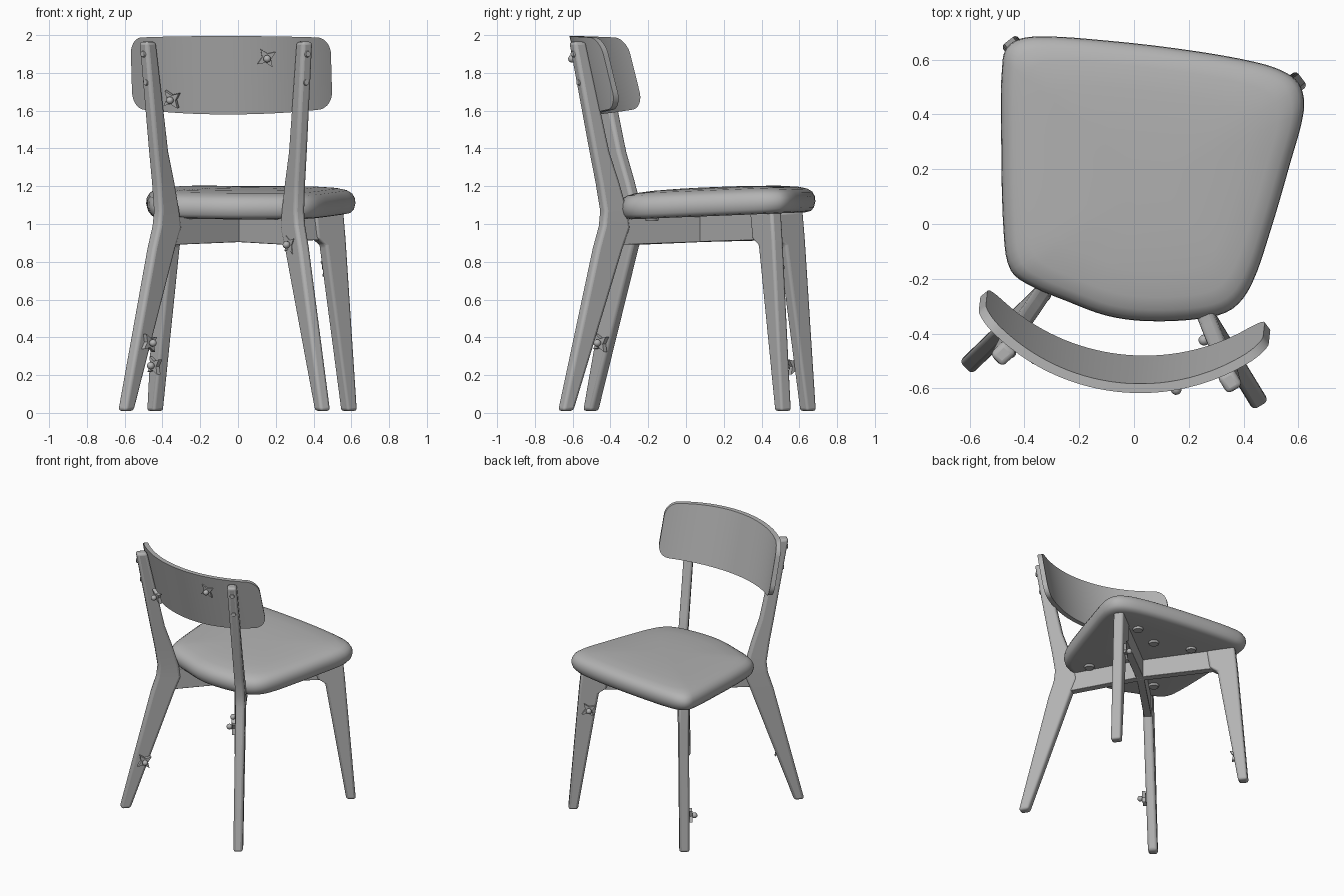
import bpy, bmesh, math
from mathutils import Vector

if "Cube" in bpy.data.objects:
    bpy.data.objects.remove(bpy.data.objects["Cube"])

GREY = bpy.data.materials.new("plain_grey")
GREY.diffuse_color = (0.45, 0.45, 0.45, 1)
GREY.use_nodes = True
GREY.node_tree.nodes["Principled BSDF"].inputs["Base Color"].default_value = GREY.diffuse_color
HUB = Vector((0.01, 0.08, 0))          # where the crossed rails meet


def finish(bm, name, angle=35, bevel=0):
    bmesh.ops.recalc_face_normals(bm, faces=bm.faces)
    me = bpy.data.meshes.new(name)
    bm.to_mesh(me)
    bm.free()
    ob = bpy.data.objects.new(name, me)
    bpy.context.collection.objects.link(ob)
    me.materials.append(GREY)
    if bevel:
        m = ob.modifiers.new("soft_edges", 'BEVEL')
        m.width, m.segments, m.limit_method = bevel, 3, 'ANGLE'
    for o in bpy.context.selected_objects:
        o.select_set(False)
    ob.select_set(True)
    bpy.context.view_layer.objects.active = ob
    bpy.ops.object.shade_smooth_by_angle(angle=math.radians(angle))
    return ob


def plank(name, toe, stations, half, bevel, lean=0):
    """Loft a bar through (inner radius, z, outer radius, z) stations in the plane from hub to toe."""
    u = (Vector((toe[0], toe[1], 0)) - HUB).normalized()
    v = Vector((-u.y, u.x, 0))
    bm = bmesh.new()

    def vert(r, z, s):
        return bm.verts.new(HUB + u * r + Vector((0, 0, z)) + v * (s + lean * max(0, z - 1.05)))

    rings = [[vert(a, za, -half), vert(b, zb, -half), vert(b, zb, half), vert(a, za, half)]
             for a, za, b, zb in stations]
    for lo, hi in zip(rings, rings[1:]):
        for i in range(4):
            j = (i + 1) % 4
            bm.faces.new((lo[i], lo[j], hi[j], hi[i]))
    bm.faces.new(rings[0][::-1])
    bm.faces.new(rings[-1])
    finish(bm, name, 40, bevel)


# legs and crossed rails
BL, BR, FL, FR = (-0.61, -0.52), (0.465, -0.665), (-0.45, 0.66), (0.61, 0.53)
back_leg = [(0.805, 0.01, 0.875, 0.01), (0.50, 0.87, 0.66, 0.87), (0.455, 0.98, 0.622, 0.99),
            (0.47, 1.07, 0.613, 1.07), (0.515, 1.22, 0.637, 1.22), (0.57, 1.38, 0.668, 1.38),
            (0.70, 1.965, 0.775, 1.965)]
front_leg = [(0.69, 0.01, 0.755, 0.01), (0.545, 0.89, 0.683, 0.89), (0.49, 0.925, 0.68, 0.925),
             (0.47, 1.06, 0.665, 1.07)]
back_rail = [(0, 0.905, 0, 1.04), (0.50, 0.89, 0.50, 1.04)]
front_rail = [(0, 0.905, 0, 1.04), (0.52, 0.915, 0.52, 1.06)]
plank("back_leg_left", BL, back_leg, 0.033, 0.018, 0.065)
plank("back_leg_right", BR, back_leg, 0.033, 0.018, -0.055)
plank("front_leg_left", FL, front_leg, 0.035, 0.015)
plank("front_leg_right", FR, front_leg, 0.035, 0.015)
for side, b, f in (("left", BL, FL), ("right", BR, FR)):
    plank("back_rail_" + side, b, back_rail, 0.026, 0.004)
    plank("front_rail_" + side, f, front_rail, 0.026, 0.004)

# padded seat: one rounded outline, smoothed and stacked into rings
outline = [(-.48, .60), (-.45, .66), (-.36, .685), (-.1, .67), (.2, .635), (.45, .59), (.56, .55),
           (.61, .50), (.62, .41), (.57, .22), (.50, -.02), (.43, -.22), (.36, -.31), (.25, -.345),
           (.05, -.355), (-.1, -.335), (-.25, -.28), (-.38, -.225), (-.45, -.17), (-.475, -.05), (-.485, .3)]
P = [Vector(p) for p in outline]
loop = []
for i in range(len(P)):
    a, b, c, d = (P[(i + k) % len(P)] for k in (-1, 0, 1, 2))
    m1 = (c - a).normalized() * (c - b).length
    m2 = (d - b).normalized() * (c - b).length
    for k in range(4):
        t = k / 4
        loop.append((2*t**3 - 3*t*t + 1) * b + (t**3 - 2*t*t + t) * m1
                    + (3*t*t - 2*t**3) * c + (t**3 - t*t) * m2)
mid = Vector((0.06, 0.16))
bm = bmesh.new()
rings = []
for s, h in ((.90, 0), (.955, .006), (.985, .025), (1, .055), (.995, .082), (.97, .107),
             (.92, .125), (.83, .137), (.65, .146), (.4, .151), (.15, .153)):
    ring = []
    for p in loop:
        q = mid + (p - mid) * s
        ring.append(bm.verts.new((q.x, q.y, 1.043 + h + 0.04 * (q.y - 0.16))))
    rings.append(ring)
for lo, hi in zip(rings, rings[1:]):
    for i in range(len(loop)):
        j = (i + 1) % len(loop)
        bm.faces.new((lo[i], lo[j], hi[j], hi[i]))
bm.faces.new(rings[0][::-1])
bm.faces.new(rings[-1])
finish(bm, "seat_cushion", 50)

# curved backrest: leaning arc panel with rounded corners
chord_mid = Vector((-0.04, -0.40, 0))
along = Vector((math.cos(-0.114), math.sin(-0.114), 0))
rear = Vector((along.y, -along.x, 0))
R, HALF, CR = 0.774, 0.533, 0.085
A = math.asin(HALF / R)
cols, rows = 56, 8
bm = bmesh.new()
faces = [[], []]
for k, radius in enumerate((R, R - 0.034)):
    for i in range(cols + 1):
        w = math.sin((i / cols - 0.5) * math.pi)      # columns crowd towards the ends
        ang = A * w
        e = max(0, CR - R * A * (1 - abs(w)))
        drop = CR - math.sqrt(max(0, CR * CR - e * e))
        z0 = 1.58 + 0.035 * w * w + drop
        z1 = 1.995 - 0.01 * w * w - drop
        col = []
        for j in range(rows + 1):
            z = z0 + (z1 - z0) * j / rows
            d = radius * math.cos(ang) - R * math.cos(A) + (z - 1.99) * 0.25
            p = chord_mid + along * radius * math.sin(ang) + rear * d
            col.append(bm.verts.new((p.x, p.y, z)))
        faces[k].append(col)
for g in faces:
    for i in range(cols):
        for j in range(rows):
            bm.faces.new((g[i][j], g[i+1][j], g[i+1][j+1], g[i][j+1]))
O, I = faces
for i in range(cols):
    for j in (0, rows):
        bm.faces.new((O[i][j], O[i+1][j], I[i+1][j], I[i][j]))
for i in (0, cols):
    for j in range(rows):
        bm.faces.new((O[i][j], O[i][j+1], I[i][j+1], I[i][j]))
finish(bm, "backrest", 40)


def star(name, pos, facing):
    """Small four-armed fitting with a round knob."""
    rot = Vector(facing).to_track_quat('Z', 'Y').to_matrix().to_4x4()
    bm = bmesh.new()
    base = []
    for h in (-0.012, 0.012):
        base.append([bm.verts.new((r * math.cos(a), r * math.sin(a), h))
                     for a, r in ((i * math.pi / 8 + 0.6, (0.058, 0.032, 0.024, 0.032)[i % 4]) for i in range(16))])
    bm.faces.new(base[0][::-1])
    bm.faces.new(base[1])
    for i in range(16):
        j = (i + 1) % 16
        bm.faces.new((base[0][i], base[0][j], base[1][j], base[1][i]))
    r = bmesh.ops.create_uvsphere(bm, u_segments=12, v_segments=8, radius=0.02)
    bmesh.ops.translate(bm, verts=r["verts"], vec=(0, 0, 0.028))
    bm.transform(rot)
    bmesh.ops.translate(bm, verts=bm.verts, vec=pos)
    finish(bm, name, 40)


star("backrest_fitting", (0.15, -0.577, 1.88), (0.15, -1, -0.2))
star("post_fitting", (-0.35, -0.468, 1.66), (-0.4, -0.9, -0.2))
star("back_leg_left_fitting", (-0.47, -0.45, 0.37), (0.7, -0.7, 0))
star("back_leg_right_fitting", (0.28, -0.41, 0.89), (-0.85, -0.5, 0))
star("front_leg_left_fitting", (-0.44, 0.575, 0.25), (-0.75, -0.6, 0))
star("front_leg_right_fitting", (0.48, 0.48, 0.77), (-0.6, 0.8, 0))


def disc(name, pos, facing, radius, depth):
    bm = bmesh.new()
    bmesh.ops.create_cone(bm, cap_ends=True, segments=16, radius1=radius, radius2=radius * 0.8, depth=depth)
    bm.transform(Vector(facing).to_track_quat('Z', 'Y').to_matrix().to_4x4())
    bmesh.ops.translate(bm, verts=bm.verts, vec=pos)
    finish(bm, name, 40)


# round pads under the seat and screw heads on the posts
for i, (x, y) in enumerate(((0.30, 0.40), (0.1, 0.33), (-0.16, 0.42), (0.25, -0.18), (-0.26, -0.10))):
    disc("underseat_pad_%d" % i, (x, y, 1.04 + 0.04 * (y - 0.16)), (0, 0, -1), 0.04, 0.02)
for i, (z, k) in enumerate(((1.75, 0.70), (1.90, 0.73))):
    for side, toe, lean in (("left", BL, 0.065), ("right", BR, -0.055)):
        u = (Vector((toe[0], toe[1], 0)) - HUB).normalized()
        p = HUB + u * (k + 0.036) + Vector((-u.y, u.x, 0)) * lean * (z - 1.05)
        disc("post_screw_%s_%d" % (side, i), (p.x, p.y, z), u, 0.018, 0.012)
